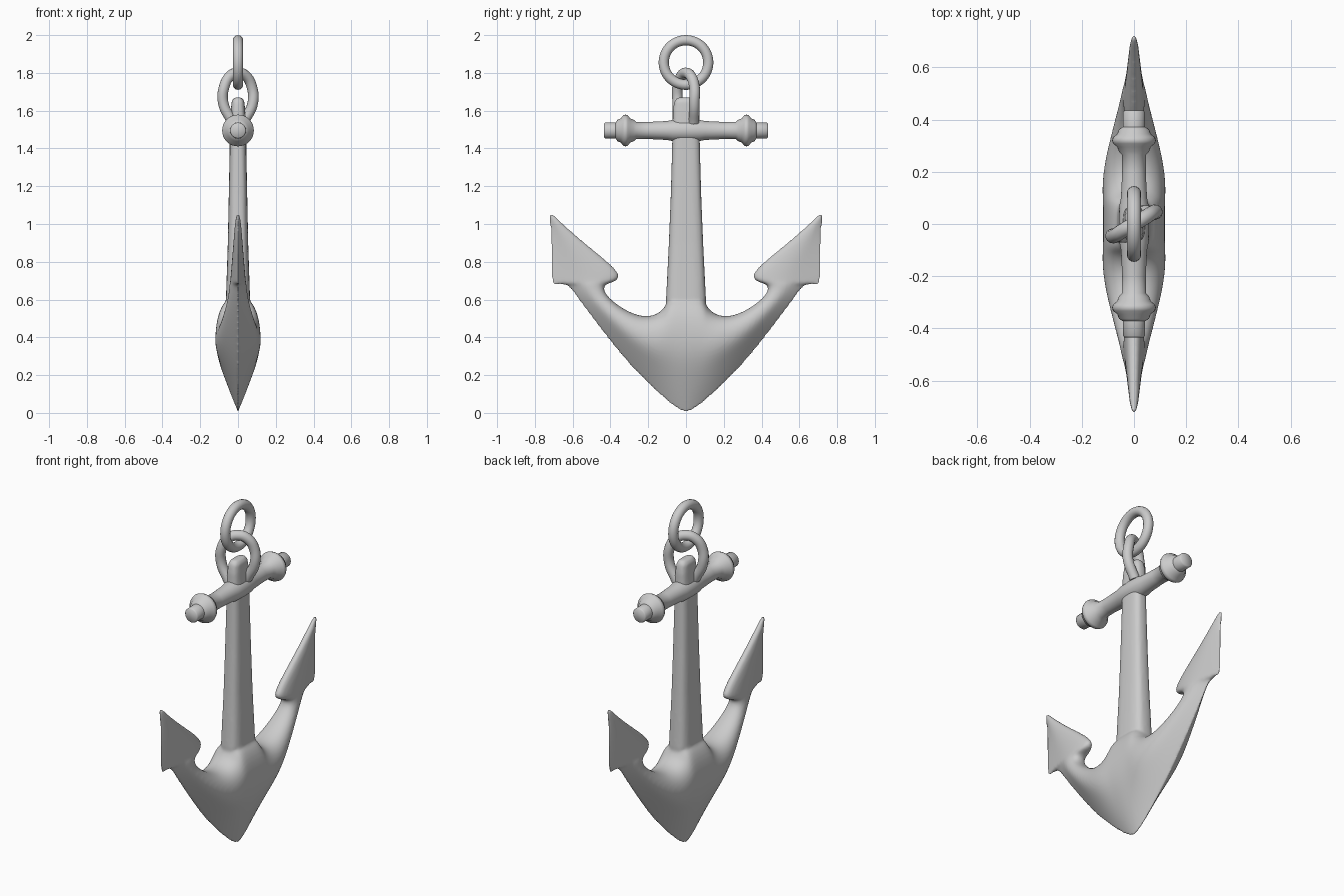
import bpy, bmesh, math

if "Cube" in bpy.data.objects:
    bpy.data.objects.remove(bpy.data.objects["Cube"])


def loft(name, rings, crease_first=False):
    """Skin a list of equal closed rings and cap both ends."""
    bm = bmesh.new()
    rows = [[bm.verts.new(p) for p in r] for r in rings]
    n = len(rows[0])
    for a, b in zip(rows, rows[1:]):
        for i in range(n):
            j = (i + 1) % n
            bm.faces.new((a[i], a[j], b[j], b[i]))
    bm.faces.new(rows[0])
    bm.faces.new(rows[-1])
    bmesh.ops.recalc_face_normals(bm, faces=bm.faces)
    if crease_first:
        layer = bm.edges.layers.float.new("crease_edge")
        for a, b in zip(rows, rows[1:]):
            bm.edges.get((a[0], b[0]))[layer] = 1.0
    me = bpy.data.meshes.new(name)
    bm.to_mesh(me)
    bm.free()
    ob = bpy.data.objects.new(name, me)
    bpy.context.collection.objects.link(ob)
    return ob


def select(*obs):
    bpy.ops.object.select_all(action='DESELECT')
    for o in obs:
        o.select_set(True)
    bpy.context.view_layer.objects.active = obs[0]


def smooth(ob, angle=50):
    select(ob)
    bpy.ops.object.shade_smooth_by_angle(angle=math.radians(angle))


def rounded(z, hx, hy, n=24):
    """Rounded rectangle ring (superellipse)."""
    pts = []
    for i in range(n):
        a = 2 * math.pi * i / n
        c, s = math.cos(a), math.sin(a)
        pts.append((hx * math.copysign(abs(c) ** 0.65, c),
                    hy * math.copysign(abs(s) ** 0.65, s), z))
    return pts


# Arms and flukes: outer y,z / inner y,z / half thickness, from crown to fluke tip
STATIONS = [
    (0, -.003, 0, .62, .122), (.05, .022, .09, .62, .122), (.12, .08, .108, .56, .124),
    (.20, .155, .16, .515, .124), (.30, .255, .24, .508, .11), (.40, .377, .33, .548, .086),
    (.50, .507, .40, .60, .064), (.58, .615, .437, .645, .05), (.622, .675, .432, .68, .046),
    (.66, .685, .39, .69, .044), (.708, .67, .348, .71, .042), (.714, .72, .362, .76, .038),
    (.713, .85, .52, .885, .027), (.718, .98, .65, .997, .018), (.728, 1.055, .712, 1.06, .012),
]
# Cross-section: fraction from outer keel to inner edge, fraction of half thickness
SECTION = [(.13, .27), (.3, .6), (.47, .9), (.63, 1), (.8, .92), (.93, .68), (1, .3)]


def arm_ring(oy, oz, iy, iz, t, side):
    half = [(w * t, side * (oy + s * (iy - oy)), oz + s * (iz - oz)) for s, w in SECTION]
    return [(0, side * oy, oz)] + half + [(-x, y, z) for x, y, z in reversed(half)]


rings = [arm_ring(*s, -1) for s in reversed(STATIONS[1:])] + [arm_ring(*s, 1) for s in STATIONS]
body = loft("anchor_body", rings, crease_first=True)
sub = body.modifiers.new("round", 'SUBSURF')
sub.levels = sub.render_levels = 2
select(body)
bpy.ops.object.modifier_apply(modifier=sub.name)

# Shank, fused to the arms with a soft blend
shank = loft("shank", [rounded(*r) for r in [
    (.3, .06, .10), (.6, .064, .106), (.9, .054, .091), (1.15, .049, .081), (1.4, .044, .074),
    (1.5, .044, .072), (1.6, .038, .070), (1.65, .034, .062), (1.67, .02, .045)]])
select(body, shank)
bpy.ops.object.join()
rm = body.modifiers.new("fuse", 'REMESH')
rm.mode, rm.voxel_size = 'VOXEL', .008
sm = body.modifiers.new("blend", 'SMOOTH')
sm.factor, sm.iterations = .5, 7
for m in ("fuse", "blend"):
    select(body)
    bpy.ops.object.modifier_apply(modifier=m)
smooth(body, 70)

# Stock: turned bar along y with a collar near each end
PROFILE = [(0, .058), (.07, .056), (.10, .05), (.2, .045), (.265, .046), (.278, .058), (.295, .064),
           (.308, .08), (.32, .084), (.333, .08), (.345, .064), (.362, .058), (.372, .043),
           (.428, .042), (.435, .036)]
full = [(-y, r) for y, r in reversed(PROFILE[1:])] + PROFILE
stock = loft("stock", [[(r * math.cos(math.tau * i / 32), y, 1.495 + r * math.sin(math.tau * i / 32))
                        for i in range(32)] for y, r in full])
smooth(stock)

# Shackle: bent loop rising from the shank head through the ring
cu = bpy.data.curves.new("shackle", 'CURVE')
cu.dimensions = '3D'
cu.bevel_depth, cu.bevel_resolution, cu.resolution_u, cu.use_fill_caps = .028, 5, 10, True
leg = [(-.03, -.042, 1.54), (-.078, -.044, 1.64), (-.072, -.044, 1.73), (-.04, -.024, 1.785)]
path = leg + [(0, 0, 1.80)] + [(-x, -y, z) for x, y, z in reversed(leg)]
sp = cu.splines.new('BEZIER')
sp.bezier_points.add(len(path) - 1)
for bp, p in zip(sp.bezier_points, path):
    bp.co = p
    bp.handle_left_type = bp.handle_right_type = 'AUTO'
shackle = bpy.data.objects.new("shackle", cu)
bpy.context.collection.objects.link(shackle)
select(shackle)
bpy.ops.object.convert(target='MESH')
smooth(bpy.context.object)

# Ring
bpy.ops.mesh.primitive_torus_add(location=(0, 0, 1.855), rotation=(0, math.pi / 2, 0),
                                 major_radius=.118, minor_radius=.027,
                                 major_segments=48, minor_segments=16)
ring = bpy.context.object
ring.name = "ring"
smooth(ring)
